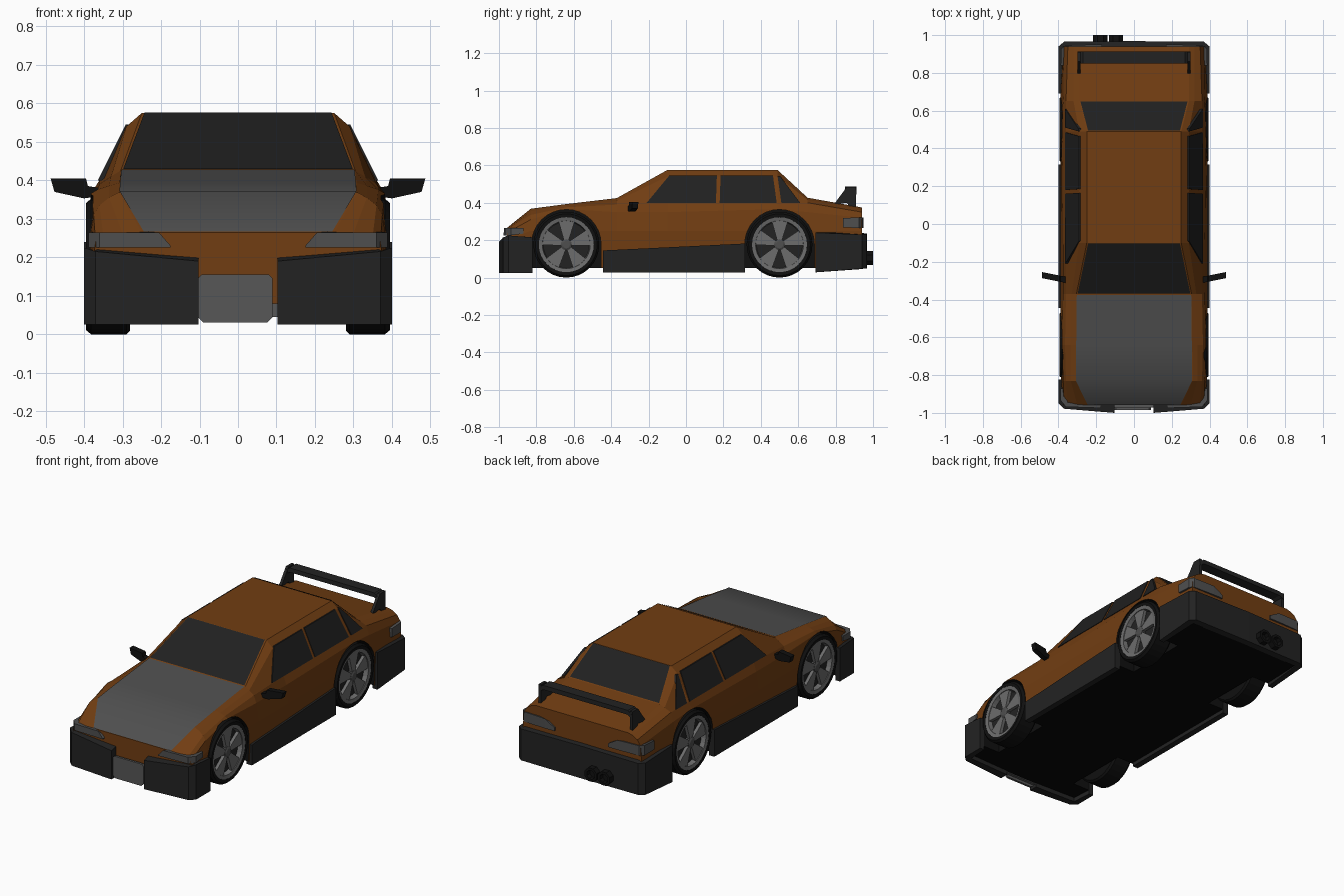
import bpy, bmesh
from math import sin, cos, pi


def material(name, c):
    m = bpy.data.materials.new(name)
    m.diffuse_color = (*c, 1)
    return m


ORANGE = material("orange_paint", (0.165, 0.047, 0.006))
BLACK = material("black_trim", (0.0165, 0.0165, 0.0165))
DARK = material("black_rubber", (0.005, 0.005, 0.005))
FLOOR = material("black_floor", (0.002, 0.002, 0.002))
GLASS = material("dark_glass", (0.0145, 0.0145, 0.0145))
GREY = material("hood_grey", (0.077, 0.077, 0.077))
PLATE = material("plate_grey", (0.095, 0.095, 0.095))
RIM = material("rim_grey", (0.15, 0.15, 0.15))


def make(name, verts, faces, mat, mirror=False, closed=True):
    me = bpy.data.meshes.new(name)
    me.from_pydata(verts, [], faces)
    if closed:
        bm = bmesh.new()
        bm.from_mesh(me)
        bmesh.ops.recalc_face_normals(bm, faces=bm.faces)
        bm.to_mesh(me)
        bm.free()
    me.materials.append(mat)
    ob = bpy.data.objects.new(name, me)
    bpy.context.collection.objects.link(ob)
    if mirror:
        ob.modifiers.new("mirror", 'MIRROR').use_mirror_merge = False
    return ob


def bridge(name, a, b, mat, mirror=False):
    """Solid between two matching outlines."""
    n = len(a)
    faces = [(i, (i + 1) % n, n + (i + 1) % n, n + i) for i in range(n)]
    faces += [tuple(range(n))[::-1], tuple(range(n, 2 * n))]
    return make(name, a + b, faces, mat, mirror)


def prism_x(name, pts, x0, x1, mat, mirror=True):
    return bridge(name, [(x0, y, z) for y, z in pts], [(x1, y, z) for y, z in pts], mat, mirror)


def prism_y(name, pts, y0, y1, mat, mirror=False):
    return bridge(name, [(x, y0, z) for x, z in pts], [(x, y1, z) for x, z in pts], mat, mirror)


def plan(name, pts, mat):
    """Mirrored plan outline, each point (x, y, bottom, top)."""
    return bridge(name, [(x, y, b) for x, y, b, t in pts], [(x, y, t) for x, y, b, t in pts], mat, True)


def strip(name, rows, mat):
    """Symmetric smooth sheet from rows of (y, half width, z)."""
    v = [(s * w, y, z + 0.004) for y, w, z in rows for s in (-1, 1)]
    f = [(2 * i, 2 * i + 1, 2 * i + 3, 2 * i + 2) for i in range(len(rows) - 1)]
    ob = make(name, v, f, mat, closed=False)
    ob.data.shade_smooth()
    return ob


def lathe(name, prof, cy, cz, mat, n=32):
    """Revolve (x, radius) profile about a wheel axle."""
    v = [(x, cy + r * cos(2 * pi * k / n), cz + r * sin(2 * pi * k / n)) for x, r in prof for k in range(n)]
    m = len(prof)
    f = [(j * n + k, j * n + (k + 1) % n, (j + 1) * n + (k + 1) % n, (j + 1) * n + k)
         for j in range(m - 1) for k in range(n)]
    f += [tuple(range(n))[::-1], tuple(range((m - 1) * n, m * n))]
    return make(name, v, f, mat, True)


# body shell lofted from half sections (x, z), bottom to top
low = [(0.385, 0.05), (0.39, 0.25), (0.375, 0.35)]
fender = [(0.385, 0.05), (0.39, 0.25), (0.382, 0.366)]
cabin = [(0.36, 0.40), (0.29, 0.54), (0.25, 0.575)]
stations = [
    (-0.958, [(0.37, 0.05), (0.375, 0.2), (0.37, 0.24), (0.35, 0.255), (0.30, 0.262), (0.25, 0.265)]),
    (-0.83, [(0.38, 0.05), (0.385, 0.25), (0.375, 0.31), (0.36, 0.335), (0.335, 0.355), (0.31, 0.368)]),
    (-0.64, fender + [(0.365, 0.376), (0.335, 0.386), (0.308, 0.393)]),
    (-0.37, low + [(0.36, 0.39), (0.33, 0.41), (0.305, 0.425)]),
    (-0.10, low + cabin),
    (0.49, fender + cabin),
    (0.65, low + [(0.36, 0.40), (0.32, 0.415), (0.29, 0.427)]),
    (0.94, [(0.37, 0.05), (0.375, 0.25), (0.37, 0.32), (0.35, 0.35), (0.32, 0.368), (0.29, 0.375)]),
]
verts, faces = [], []
for y, half in stations:
    verts += [(x, y, z) for x, z in half] + [(-x, y, z) for x, z in reversed(half)]
for s in range(len(stations) - 1):
    for i in range(12):
        j = (i + 1) % 12
        faces.append((s * 12 + i, s * 12 + j, s * 12 + 12 + j, s * 12 + 12 + i))
last = 12 * (len(stations) - 1)
faces += [tuple(range(12))[::-1], tuple(range(last, last + 12))]
body = make("body", verts, faces, ORANGE)
body.data.materials.append(FLOOR)
for p in body.data.polygons:
    if all(abs(body.data.vertices[i].co.z - 0.05) < 1e-4 for i in p.vertices):
        p.material_index = 1

# hood, windshield and rear window
strip("hood", [(-0.958, 0.245, 0.263), (-0.83, 0.308, 0.368), (-0.64, 0.306, 0.393), (-0.375, 0.303, 0.424)], GREY)
strip("windshield", [(-0.368, 0.298, 0.426), (-0.104, 0.243, 0.572)], GLASS)
strip("rear_window", [(0.494, 0.243, 0.572), (0.648, 0.283, 0.428)], GLASS)

# side windows lying on the sloped cabin side
panes = {"front": [(-0.21, 0.40), (0.16, 0.40), (0.165, 0.545), (-0.09, 0.545)],
         "rear": [(0.18, 0.40), (0.485, 0.40), (0.465, 0.545), (0.185, 0.545)],
         "quarter": [(0.51, 0.40), (0.61, 0.40), (0.505, 0.54), (0.49, 0.54)]}
for k, pts in panes.items():
    side = [(0.36 - 0.5 * (z - 0.40), y, z) for y, z in pts]
    bridge(k + "_side_window", [(x - 0.01, y, z) for x, y, z in side],
           [(x + 0.004, y, z) for x, y, z in side], GLASS, True)

# wheels and wheel arches
for end, cy in (("front", -0.64), ("rear", 0.50)):
    arch = [(cy + 0.186 * cos(a * pi / 16), 0.178 + 0.186 * sin(a * pi / 16)) for a in range(17)]
    cutter = prism_x(end + "_arch_cutter", arch + [(cy - 0.186, -0.1), (cy + 0.186, -0.1)], 0.265, 0.5, DARK)
    cutter.hide_render = True
    cutter.display_type = 'WIRE'
    cut = body.modifiers.new(end + "_arch", 'BOOLEAN')
    cut.object = cutter
    cut.operation = 'DIFFERENCE'
    cut.solver = 'EXACT'
    cut.material_mode = 'TRANSFER'
    cz = 0.176
    lathe(end + "_tire", [(0.28, 0.12), (0.28, 0.166), (0.29, 0.176), (0.382, 0.176), (0.395, 0.165),
                          (0.393, 0.147), (0.35, 0.145)], cy, cz, DARK)
    lathe(end + "_rim", [(0.34, 0.147), (0.392, 0.147), (0.388, 0.128), (0.355, 0.122)], cy, cz, RIM)
    lathe(end + "_wheel_back", [(0.35, 0.125), (0.362, 0.125)], cy, cz, BLACK)
    lathe(end + "_hub", [(0.355, 0.03), (0.385, 0.03), (0.39, 0.02)], cy, cz, GREY, 12)
    for k in range(5):
        t = k * 2 * pi / 5 + pi / 2
        quad = [(0.02, -0.012), (0.128, -0.046), (0.128, 0.042), (0.02, 0.012)]
        prism_x(end + "_spoke", [(cy + r * cos(t) - o * sin(t), cz + r * sin(t) + o * cos(t))
                                 for r, o in quad], 0.366, 0.384, RIM)

# bumpers and side skirts
plan("front_bumper", [(0.103, -1.0, 0.025, 0.19), (0.37, -0.978, 0.025, 0.215), (0.40, -0.95, 0.025, 0.225),
                      (0.40, -0.822, 0.025, 0.215), (0.372, -0.822, 0.025, 0.215),
                      (0.365, -0.94, 0.025, 0.225), (0.103, -0.95, 0.025, 0.20)], BLACK)
plan("rear_bumper", [(0, 0.968, 0.05, 0.235), (0.37, 0.965, 0.05, 0.23), (0.40, 0.94, 0.048, 0.23),
                     (0.40, 0.692, 0.028, 0.24), (0.37, 0.692, 0.028, 0.24),
                     (0.36, 0.93, 0.045, 0.24), (0, 0.93, 0.05, 0.24)], BLACK)
prism_x("side_skirt", [(-0.445, 0.028), (0.315, 0.028), (0.315, 0.182), (-0.445, 0.145)], 0.365, 0.40, BLACK)

# lights
plan("headlight", [(0.175, -0.975, 0.226, 0.23), (0.205, -0.973, 0.226, 0.264), (0.36, -0.968, 0.226, 0.264),
                   (0.388, -0.935, 0.226, 0.264), (0.388, -0.87, 0.235, 0.264), (0.35, -0.87, 0.235, 0.27),
                   (0.25, -0.945, 0.226, 0.268), (0.175, -0.945, 0.226, 0.23)], GREY)
plan("tail_light", [(0.17, 0.95, 0.265, 0.285), (0.23, 0.95, 0.265, 0.32), (0.365, 0.945, 0.265, 0.322),
                    (0.386, 0.925, 0.265, 0.322), (0.388, 0.84, 0.268, 0.318), (0.355, 0.84, 0.268, 0.318),
                    (0.34, 0.92, 0.265, 0.322), (0.17, 0.92, 0.265, 0.285)], GREY)

# front plate with the cooler pipe behind it
prism_y("front_plate", [(-0.09, 0.03), (0.075, 0.03), (0.09, 0.045), (0.09, 0.145), (0.08, 0.155),
                        (-0.095, 0.155), (-0.105, 0.145), (-0.105, 0.045)], -0.985, -0.972, PLATE)
prism_y("cooler_pipe", [(-0.12, 0.045), (0.12, 0.045), (0.12, 0.08), (-0.12, 0.08)], -0.972, -0.955, PLATE)

# rear spoiler
prism_x("spoiler_leg", [(0.79, 0.39), (0.86, 0.485), (0.91, 0.485), (0.91, 0.37), (0.88, 0.37), (0.86, 0.40)],
        0.282, 0.298, BLACK)
prism_y("spoiler_wing", [(-0.298, 0.445), (-0.298, 0.465), (-0.27, 0.487), (0.27, 0.487), (0.298, 0.465),
                         (0.298, 0.445), (0.265, 0.462), (-0.265, 0.462)], 0.85, 0.912, BLACK)

# door mirrors, swept back towards the tip
mirror = prism_y("door_mirror", [(0.355, 0.36), (0.36, 0.38), (0.39, 0.385), (0.395, 0.405), (0.487, 0.405),
                                 (0.477, 0.37), (0.40, 0.353)], -0.30, -0.268, DARK, True)
for v in mirror.data.vertices:
    v.co.y += 0.2 * (v.co.x - 0.42)

# twin exhaust pipes
for x in (-0.178, -0.095):
    ring = [(cos(k * pi / 4 + pi / 8), sin(k * pi / 4 + pi / 8)) for k in range(8)]
    rows = [(0.94, 0.041), (1.0, 0.041), (1.0, 0.026), (0.972, 0.026)]
    v = [(x + r * c, y, 0.104 + r * s) for y, r in rows for c, s in ring]
    f = [(j * 8 + k, j * 8 + (k + 1) % 8, j * 8 + 8 + (k + 1) % 8, j * 8 + 8 + k)
         for j in range(3) for k in range(8)]
    make("exhaust_pipe", v, f + [tuple(range(8)), tuple(range(24, 32))], DARK)
